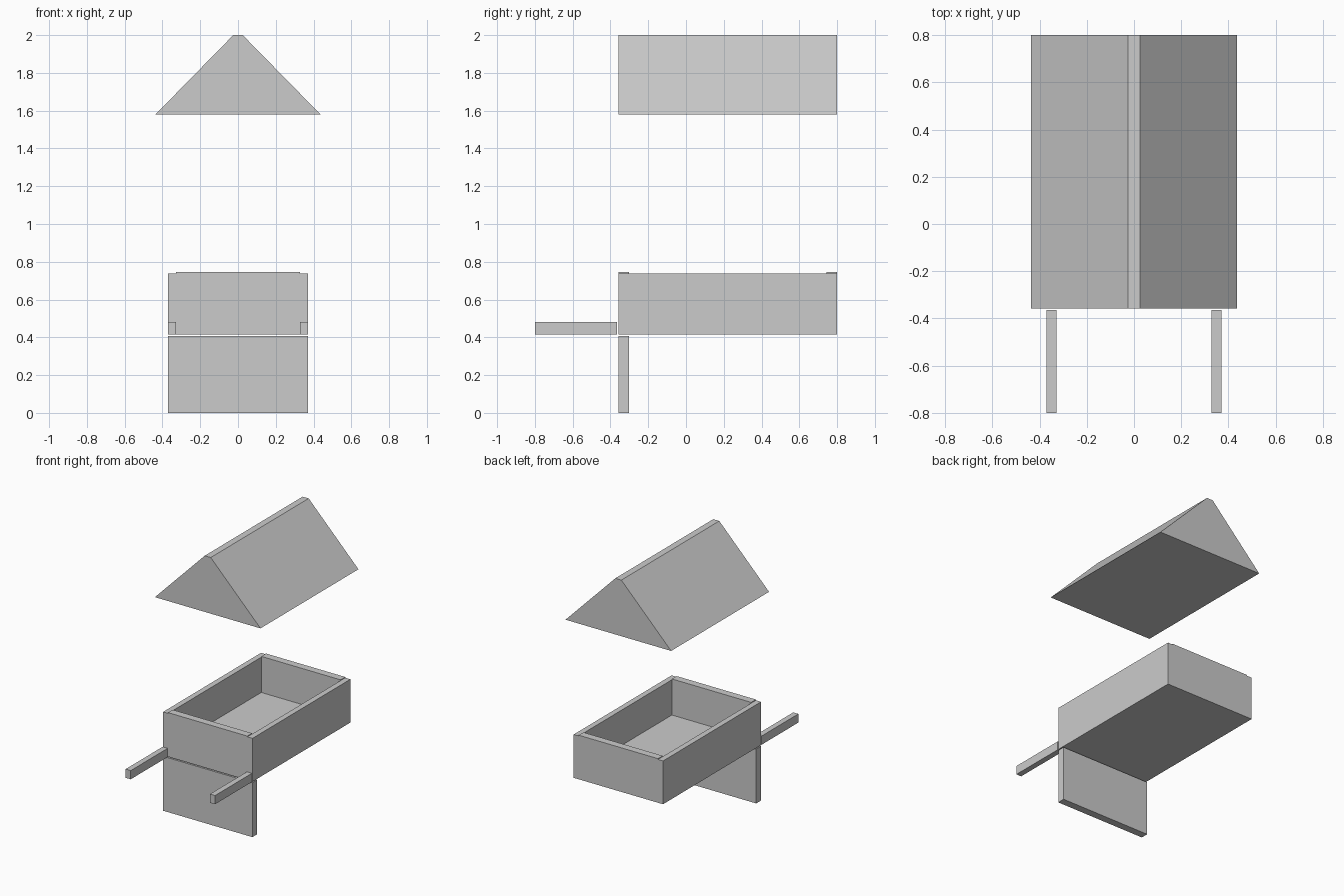
import bpy, bmesh

if "Cube" in bpy.data.objects:
    bpy.data.objects.remove(bpy.data.objects["Cube"])


def mesh_object(name, bm):
    bmesh.ops.recalc_face_normals(bm, faces=bm.faces)
    me = bpy.data.meshes.new(name)
    bm.to_mesh(me)
    bm.free()
    ob = bpy.data.objects.new(name, me)
    bpy.context.collection.objects.link(ob)
    return ob


def box(name, x, y, z):
    bm = bmesh.new()
    bmesh.ops.create_cube(bm, size=1)
    for v in bm.verts:
        v.co = [r[0] if c < 0 else r[1] for c, r in zip(v.co, (x, y, z))]
    return mesh_object(name, bm)


FRONT, BACK = -0.358, 0.8
HALF, INNER = 0.37, 0.328
BOTTOM, FLOOR = 0.415, 0.475
END = 0.056

# Tray floor and end walls, which stand slightly proud of the sides
box("tray_floor", (-INNER, INNER), (FRONT + END, BACK - END), (BOTTOM, FLOOR))
box("front_wall", (-INNER, INNER), (FRONT, FRONT + END), (BOTTOM, 0.745))
box("back_wall", (-INNER, INNER), (BACK - END, BACK), (BOTTOM, 0.745))

# Side walls and handles on both sides
for side, s in (("left", -1), ("right", 1)):
    span = sorted((s * INNER, s * HALF))
    box(side + "_wall", span, (FRONT, BACK), (BOTTOM, 0.739))
    box(side + "_handle", span, (-0.8, -0.364), (BOTTOM, 0.48))

# Support board under the front
box("leg_board", (-HALF, HALF), (FRONT, -0.302), (0, 0.407))

# Roof: trapezoid profile extruded along y
bm = bmesh.new()
profile = [(-0.437, 1.58), (0.437, 1.58), (0.025, 2.0), (-0.025, 2.0)]
face = bm.faces.new([bm.verts.new((x, FRONT, z)) for x, z in profile])
ext = bmesh.ops.extrude_face_region(bm, geom=[face], use_keep_orig=True)
verts = [g for g in ext["geom"] if isinstance(g, bmesh.types.BMVert)]
bmesh.ops.translate(bm, verts=verts, vec=(0, BACK - FRONT, 0))
mesh_object("roof", bm)
